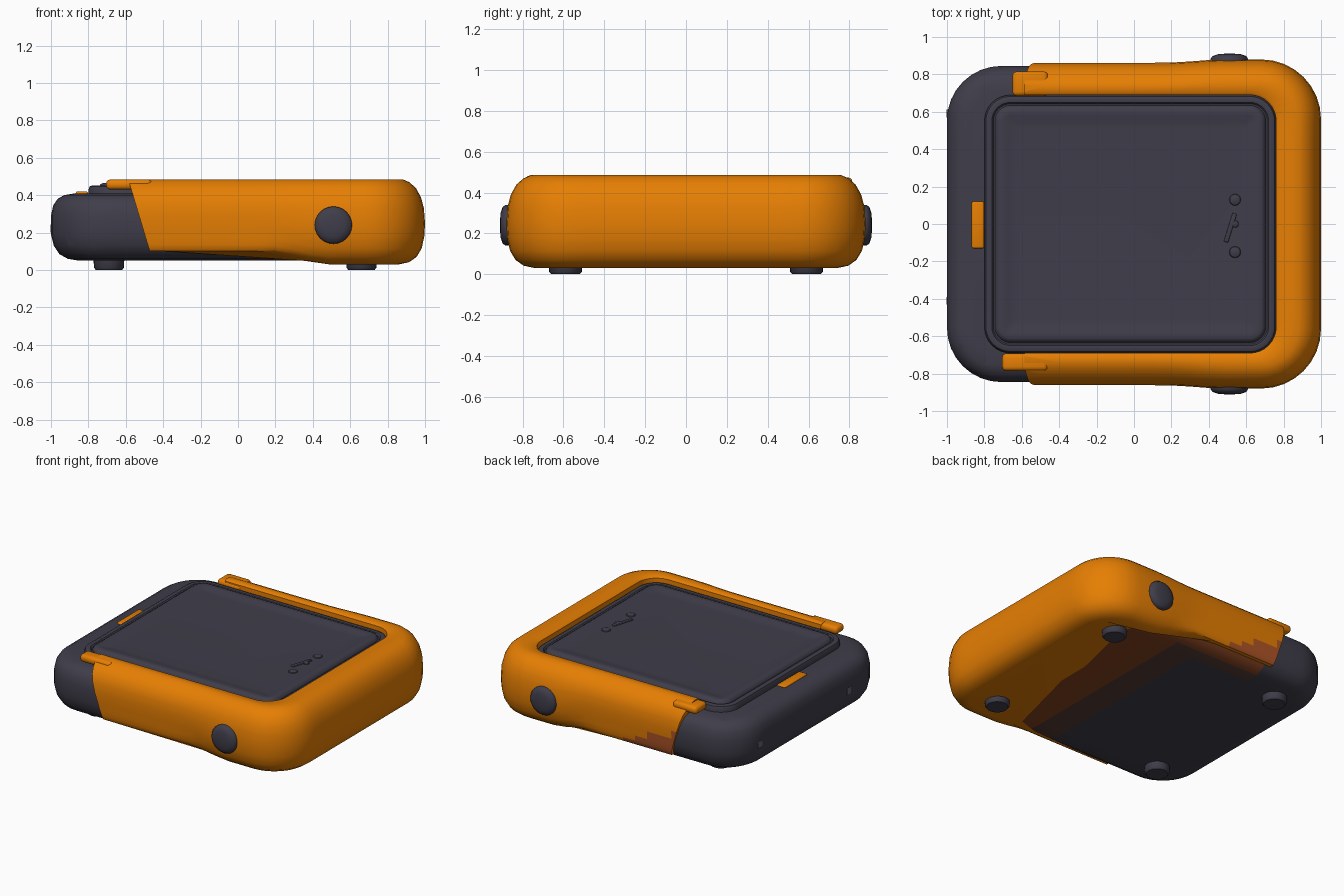
import bpy, bmesh, math
from mathutils import Vector

if "Cube" in bpy.data.objects:
    bpy.data.objects.remove(bpy.data.objects["Cube"])


def mat(name, rgb):
    m = bpy.data.materials.new(name)
    m.diffuse_color = (*rgb, 1)
    m.use_nodes = True
    m.node_tree.nodes["Principled BSDF"].inputs["Base Color"].default_value = m.diffuse_color
    return m


ORANGE = mat("orange", (0.79, 0.21, 0.001))
DARK = mat("dark grey", (0.05, 0.047, 0.068))
RUST = mat("rust", (0.42, 0.09, 0.02))
BROWN = mat("brown", (0.23, 0.055, 0.015))
UMBER = mat("dark brown", (0.09, 0.045, 0.035))
GREY = mat("mid grey", (0.13, 0.13, 0.16))


def rounded_rect(x0, x1, y0, y1, r, arc=8, side=14):
    """Outline with evenly split sides, counter-clockwise."""
    pts = []
    corners = [(x1 - r, y1 - r, 0), (x0 + r, y1 - r, 90), (x0 + r, y0 + r, 180), (x1 - r, y0 + r, 270)]
    for i, (cx, cy, a0) in enumerate(corners):
        for k in range(arc + 1):
            a = math.radians(a0 + 90 * k / arc)
            pts.append(Vector((cx + r * math.cos(a), cy + r * math.sin(a))))
        nx, ny, na = corners[(i + 1) % 4]
        a = math.radians(na)
        end = Vector((nx + r * math.cos(a), ny + r * math.sin(a)))
        start = pts[-1]
        pts += [start.lerp(end, k / side) for k in range(1, side)]
    return pts


def loft(rings):
    """Skin a list of (outline, z) rings and close both ends."""
    bm = bmesh.new()
    loops = [[bm.verts.new((p.x, p.y, z)) for p in pts] for pts, z in rings]
    n = len(loops[0])
    for a, b in zip(loops, loops[1:]):
        for i in range(n):
            j = (i + 1) % n
            bm.faces.new((a[i], a[j], b[j], b[i]))
    bm.faces.new(loops[0][::-1])
    bm.faces.new(loops[-1])
    return bm


def stack(x0, x1, y0, y1, r, profile):
    """Rings from (inset, z) pairs on one rounded rectangle."""
    return [(rounded_rect(x0 + d, x1 - d, y0 + d, y1 - d, max(r - d, 0.02)), z) for d, z in profile]


def split(bm, co, no, clear=False):
    return bmesh.ops.bisect_plane(bm, geom=bm.verts[:] + bm.edges[:] + bm.faces[:], dist=1e-5,
                                  plane_co=co, plane_no=no, clear_inner=clear)


def finish(bm, name, *mats, angle=40):
    bmesh.ops.recalc_face_normals(bm, faces=bm.faces)
    me = bpy.data.meshes.new(name)
    bm.to_mesh(me)
    bm.free()
    ob = bpy.data.objects.new(name, me)
    bpy.context.collection.objects.link(ob)
    for m in mats:
        me.materials.append(m)
    bpy.ops.object.select_all(action='DESELECT')
    ob.select_set(True)
    bpy.context.view_layer.objects.active = ob
    bpy.ops.object.shade_smooth_by_angle(angle=math.radians(angle))
    return ob


def box(name, lo, hi, m, bevel):
    bm = bmesh.new()
    bmesh.ops.create_cube(bm, size=1)
    for v in bm.verts:
        v.co = [(lo[i] + hi[i]) / 2 + v.co[i] * (hi[i] - lo[i]) for i in range(3)]
    bmesh.ops.bevel(bm, geom=bm.edges[:], offset=bevel, segments=3, affect='EDGES', profile=0.5)
    return finish(bm, name, m)


def turned(name, profile, m, loc, rot=(0, 0, 0)):
    """Round part from (radius, height) pairs."""
    n = 24
    ring = lambda r: [Vector((r * math.cos(math.tau * i / n), r * math.sin(math.tau * i / n))) for i in range(n)]
    ob = finish(loft([(ring(r), z) for r, z in profile]), name, m)
    ob.location, ob.rotation_euler = loc, rot
    return ob


# Dark base with rounded edges, underside stained in bands along the shell
bm = loft(stack(-1.0, 0.92, -0.845, 0.845, 0.29,
                [(0.15, 0.05), (0.09, 0.06), (0.045, 0.085), (0.015, 0.13), (0, 0.19), (0, 0.29),
                 (0.012, 0.345), (0.035, 0.38), (0.07, 0.4), (0.13, 0.41)]))
for x in (-0.42, 0.06, 0.25):
    split(bm, (x, 0, 0), (1, 0, 0))
for y in (-0.75, -0.64, 0.64, 0.73):
    split(bm, (0, y, 0), (0, 1, 0))
for f in bm.faces:
    c = f.calc_center_median()
    if c.z < 0.12 and c.x > -0.42:
        if c.x > 0.25 or c.y > 0.73:
            f.material_index = 1
        elif c.x > 0.06 or (c.y > 0.64 and c.x > -0.42):
            f.material_index = 2
finish(bm, "base_body", DARK, BROWN, UMBER)

# Orange shell wrapped around three sides, open on the left
outer = stack(-1.0, 1.0, -0.88, 0.88, 0.32,
              [(0.14, 0.03), (0.085, 0.042), (0.045, 0.07), (0.018, 0.115), (0.004, 0.18), (0, 0.25),
               (0.006, 0.33), (0.022, 0.39), (0.05, 0.44), (0.085, 0.47), (0.12, 0.485)])
inner = stack(-0.95, 0.76, -0.69, 0.69, 0.14, [(-0.012, 0.485), (0, 0.475), (0, 0.4)])
bm = loft(outer + inner)
for v in bm.verts:
    t = min(max((0.5 - v.co.x) / 0.35, 0), 1)
    t = t * t * (3 - 2 * t)
    low = v.co.z < 0.3
    if v.co.z < 0.395:                       # raised lower edge along the sides
        v.co.z = 0.485 - (0.485 - v.co.z) * (1 - 0.155 * t)
    if abs(v.co.y) > 0.72:                   # slight waist, steeper lower wall
        y = abs(v.co.y) - 0.018 * t
        if low and y < 0.858:
            y += (0.858 - y) * 0.85 * t
        v.co.y = math.copysign(y, v.co.y)
split(bm, (-0.52, 0, 0.26), (1, 0, 0.3), clear=True)
bmesh.ops.holes_fill(bm, edges=[e for e in bm.edges if e.is_boundary], sides=0)
for f in bm.faces:                           # rusty patch low on the back wall
    c = f.calc_center_median()
    if c.y > 0.7 and c.x < -0.1 and c.z < 0.13 - 0.33 * (c.x + 0.1):
        f.material_index = 1
finish(bm, "wrap_shell", ORANGE, RUST)

# Rail tips running past the shell ends
box("front_rail_tip", (-0.705, -0.785, 0.43), (-0.46, -0.692, 0.484), ORANGE, 0.022)
box("back_rail_tip", (-0.65, 0.685, 0.42), (-0.46, 0.815, 0.474), ORANGE, 0.022)

# Lid with a flange, a groove and a slightly dished panel
bm = loft(stack(-0.8, 0.76, -0.69, 0.69, 0.14,
                [(0, 0.39), (0, 0.43), (0.008, 0.447), (0.022, 0.453), (0.04, 0.45), (0.048, 0.44),
                 (0.056, 0.44), (0.064, 0.458), (0.08, 0.466), (0.11, 0.464), (0.14, 0.455), (0.18, 0.452)]))
finish(bm, "lid", DARK)

# Small bumps on the lid
for y, r in ((0.13, 0.035), (-0.15, 0.035), (0.0, 0.022)):
    turned("lid_bump", [(r, 0), (r * 0.8, 0.012), (r * 0.3, 0.018)], DARK, (0.54, y, 0.445))
rib = box("lid_rib", (-0.012, -0.08, 0), (0.012, 0.08, 0.016), DARK, 0.005)
rib.location, rib.rotation_euler = (0.515, -0.02, 0.445), (0, 0, -0.3)

# Latch on the left edge
box("latch", (-0.868, -0.13, 0.39), (-0.802, 0.12, 0.42), ORANGE, 0.01)

# Side knobs and feet
for s in (-1, 1):
    turned("side_knob", [(0.1, 0), (0.1, 0.065), (0.09, 0.08), (0.06, 0.09), (0.02, 0.093)], DARK,
           (0.51, s * 0.818, 0.24), (-s * math.pi / 2, 0, 0))
    for x in (-0.69, 0.66):
        turned("foot", [(0.07, 0), (0.08, 0.012), (0.083, 0.07)], DARK, (x, s * 0.59, 0))

# Studs on the left end
for y in (-0.41, 0.59):
    box("end_stud", (-1.002, y - 0.022, 0.2), (-0.98, y + 0.022, 0.245), GREY, 0.003)
